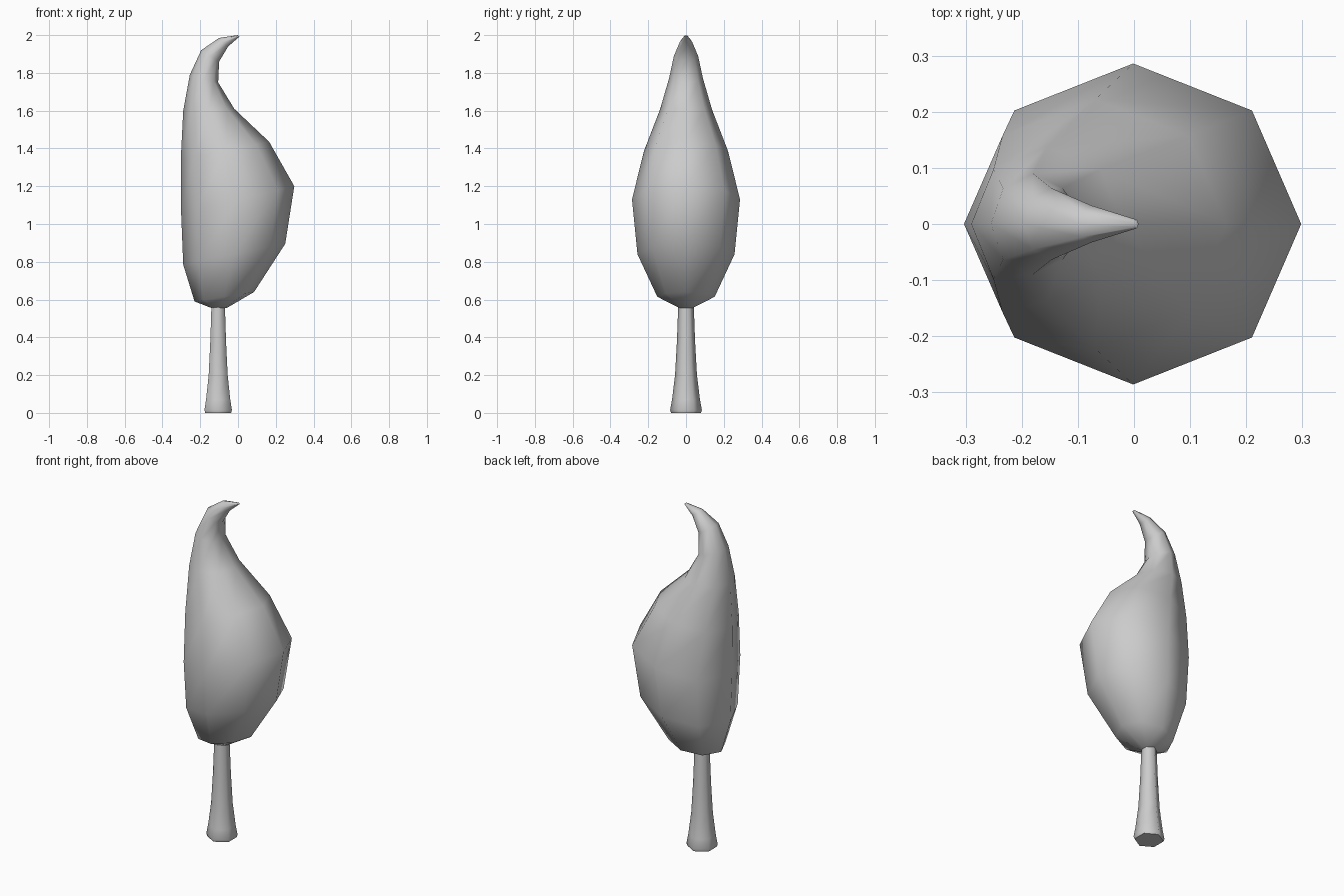
import bpy, bmesh
from math import cos, sin, pi

if "Cube" in bpy.data.objects:
    bpy.data.objects.remove(bpy.data.objects["Cube"])


def loft(name, rings, sides, turn=0.0, angle=60):
    """Skin tilted elliptical rings: (left x, left z, right x, right z, half depth)."""
    bm = bmesh.new()
    loops = []
    for xl, zl, xr, zr, d in rings:
        loop = []
        for i in range(sides):
            a = turn + 2 * pi * i / sides
            t = (1 + cos(a)) / 2
            loop.append(bm.verts.new((xl + (xr - xl) * t, d * sin(a), zl + (zr - zl) * t)))
        loops.append(loop)
    for lo, hi in zip(loops, loops[1:]):
        for i in range(sides):
            j = (i + 1) % sides
            bm.faces.new((lo[i], lo[j], hi[j], hi[i]))
    bm.faces.new(loops[0][::-1])
    bm.faces.new(loops[-1])
    bmesh.ops.recalc_face_normals(bm, faces=bm.faces)
    mesh = bpy.data.meshes.new(name)
    bm.to_mesh(mesh)
    bm.free()
    obj = bpy.data.objects.new(name, mesh)
    bpy.context.collection.objects.link(obj)
    bpy.ops.object.select_all(action='DESELECT')
    obj.select_set(True)
    bpy.context.view_layer.objects.active = obj
    bpy.ops.object.shade_smooth_by_angle(angle=angle * pi / 180)
    return obj


# Foliage: eight-sided body leaning into a hooked tip
loft("foliage", [
    (-0.14, 0.555, -0.06, 0.555, 0.035),
    (-0.23, 0.59, 0.085, 0.64, 0.152),
    (-0.29, 0.785, 0.25, 0.895, 0.257),
    (-0.301, 1.06, 0.298, 1.20, 0.286),
    (-0.303, 1.34, 0.165, 1.435, 0.222),
    (-0.29, 1.60, -0.02, 1.61, 0.138),
    (-0.255, 1.79, -0.105, 1.75, 0.09),
    (-0.195, 1.92, -0.10, 1.86, 0.064),
    (-0.10, 1.985, -0.052, 1.94, 0.033),
    (0.0, 2.0, 0.008, 1.992, 0.008),
], 8)

# Trunk: six-sided stem flaring at the foot
cx = -0.105
loft("trunk", [(cx - r, z, cx + r, z, r) for z, r in
               [(0.0, 0.079), (0.015, 0.084), (0.07, 0.074), (0.2, 0.058),
                (0.38, 0.048), (0.60, 0.04)]], 6, turn=pi / 6, angle=65)
